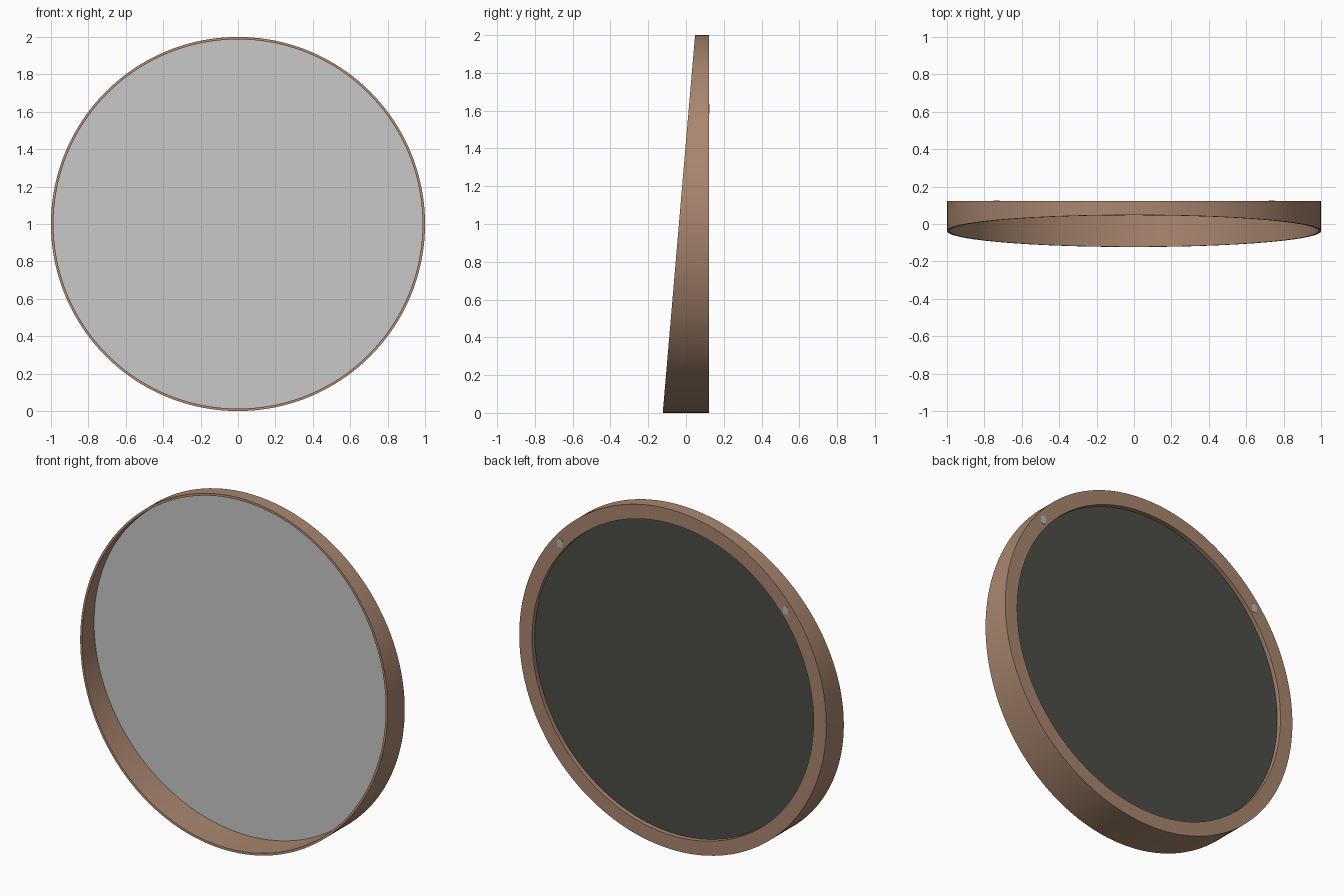
import bpy, bmesh, math
from mathutils import Matrix, Vector

if "Cube" in bpy.data.objects:
    bpy.data.objects.remove(bpy.data.objects["Cube"])

SEG = 160
BACK = 0.123


def material(name, rgb):
    m = bpy.data.materials.new(name)
    m.diffuse_color = (*rgb, 1)
    m.use_nodes = True
    m.node_tree.nodes["Principled BSDF"].inputs["Base Color"].default_value = m.diffuse_color
    return m


wood = material("brown frame", (0.40, 0.24, 0.16))
glass = material("mirror grey", (0.58, 0.58, 0.58))
board = material("dark backing", (0.072, 0.074, 0.061))
metal = material("hanger grey", (0.45, 0.47, 0.48))


def finish(name, bm, mat, smooth=True):
    bmesh.ops.recalc_face_normals(bm, faces=bm.faces)
    me = bpy.data.meshes.new(name)
    bm.to_mesh(me)
    bm.free()
    me.materials.append(mat)
    ob = bpy.data.objects.new(name, me)
    bpy.context.collection.objects.link(ob)
    if smooth:
        bpy.ops.object.select_all(action='DESELECT')
        ob.select_set(True)
        bpy.context.view_layer.objects.active = ob
        bpy.ops.object.shade_smooth_by_angle(angle=math.radians(35))
    return ob


def front_y(z):
    # slanted front: deep at the bottom, shallow at the top
    return -BACK + 0.0855 * z


def disc(name, radius, y0, y1, mat):
    bm = bmesh.new()
    turn = Matrix.Translation((0, (y0 + y1) / 2, 1)) @ Matrix.Rotation(math.pi / 2, 4, 'X')
    bmesh.ops.create_cone(bm, cap_ends=True, segments=SEG, radius1=radius,
                          radius2=radius, depth=y1 - y0, matrix=turn)
    return finish(name, bm, mat)


# Frame: profile swept round, front edge (None) follows the slant
profile = [(1.0, None), (0.987, None), (0.987, 0.078), (0.917, 0.078),
           (0.917, BACK), (1.0, BACK)]
bm = bmesh.new()
rings = []
for i in range(SEG):
    a = 2 * math.pi * i / SEG
    ring = []
    for r, y in profile:
        z = 1 + r * math.sin(a)
        ring.append(bm.verts.new((r * math.cos(a), front_y(z) if y is None else y, z)))
    rings.append(ring)
n = len(profile)
for i in range(SEG):
    p, q = rings[i], rings[(i + 1) % SEG]
    for k in range(n):
        bm.faces.new((p[k], p[(k + 1) % n], q[(k + 1) % n], q[k]))
finish("frame", bm, wood)

# Mirror glass and recessed backing board
disc("mirror_glass", 0.9865, 0.070, 0.080, glass)
disc("backing_board", 0.9165, 0.080, 0.097, board)

# Two small arched hanger plates on the back of the frame
for side, x in (("left", -0.735), ("right", 0.735)):
    bm = bmesh.new()
    pts = [(0.017 * math.cos(math.pi * t / 10), 0.008 + 0.017 * math.sin(math.pi * t / 10))
           for t in range(11)] + [(-0.017, -0.024), (0.017, -0.024)]
    face = bm.faces.new([bm.verts.new((x + u, BACK - 0.002, 1.61 + v)) for u, v in pts])
    ext = bmesh.ops.extrude_face_region(bm, geom=[face])
    bmesh.ops.translate(bm, vec=Vector((0, 0.004, 0)),
                        verts=[g for g in ext["geom"] if isinstance(g, bmesh.types.BMVert)])
    finish("hanger_" + side, bm, metal, smooth=False)
